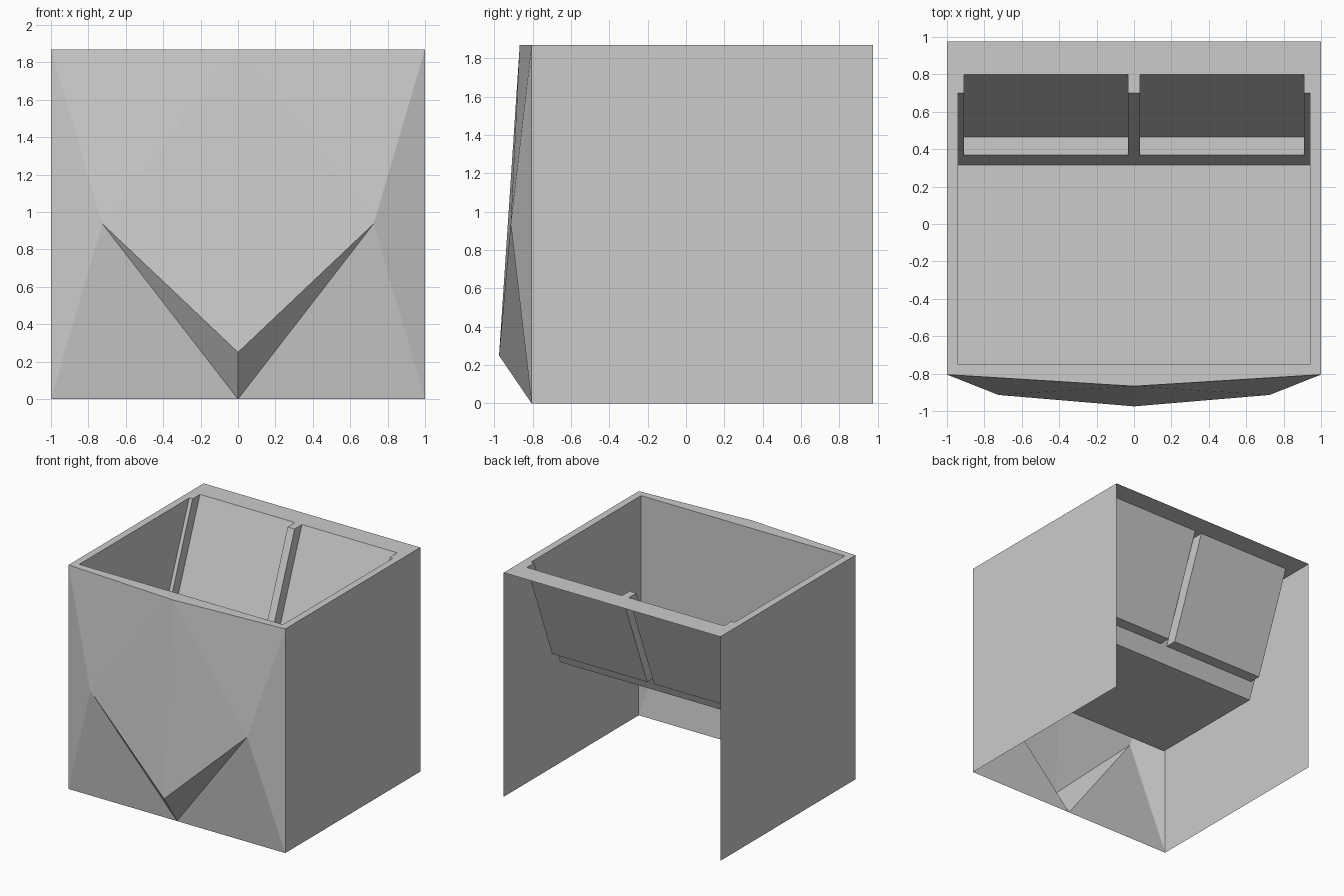
import bpy, bmesh
from mathutils import Vector

if "Cube" in bpy.data.objects:
    bpy.data.objects.remove(bpy.data.objects["Cube"])

TOP, FRONT, BACK = 1.87, -0.805, 0.975     # outer shell
FLOOR, IN_X, IN_Y = 0.887, 0.94, -0.75     # inner bin
LOW_Y, HIGH_Y = 0.315, 0.70                # sloped back wall, bottom and top
STEP_Z, DEPTH = 1.022, 0.098               # pocket ledge height and depth
P0, P1 = 0.032, 0.91                       # pocket sides


def slope_y(z):
    return LOW_Y + (HIGH_Y - LOW_Y) * (z - FLOOR) / (TOP - FLOOR)


def sheet(name, faces):
    """Half sheet (x >= 0) mirrored in x; each face is (outward direction, points)."""
    bm = bmesh.new()
    for facing, pts in faces:
        f = bm.faces.new([bm.verts.new(p) for p in pts])
        f.normal_update()
        if f.normal.dot(Vector(facing)) < 0:
            f.normal_flip()
    bmesh.ops.remove_doubles(bm, verts=bm.verts, dist=1e-4)
    me = bpy.data.meshes.new(name)
    bm.to_mesh(me)
    bm.free()
    ob = bpy.data.objects.new(name, me)
    bpy.context.collection.objects.link(ob)
    mod = ob.modifiers.new("mirror", 'MIRROR')
    mod.use_axis[0] = True
    mod.merge_threshold = 0.0005
    return ob


UP, FWD, BCK, OUT, INW = (0, 0, 1), (0, -1, 0), (0, 1, 0), (1, 0, 0), (-1, 0, 0)

# faceted front
tc, bc = (1, FRONT, TOP), (1, FRONT, 0)
tm, bmid = (0, -0.867, TOP), (0, FRONT, 0)
peak, nose = (0.725, -0.914, 0.937), (0, -0.975, 0.25)
sheet("faceted_front", [(FWD, t) for t in (
    (tm, tc, peak), (tm, peak, nose), (tc, bc, peak), (peak, bc, bmid))]
    + [((0, -1, -1), (peak, bmid, nose))])

# outer side walls
sheet("side_walls", [(OUT, (bc, (1, BACK, 0), (1, BACK, TOP), tc))])

# flat top rim, notched by the pockets
rim_back = [(0, HIGH_Y), (P0, HIGH_Y), (P0, HIGH_Y + DEPTH), (P1, HIGH_Y + DEPTH),
            (P1, HIGH_Y), (IN_X, HIGH_Y), (1, HIGH_Y), (1, BACK), (0, BACK)]
rim_side = [(IN_X, IN_Y), (1, FRONT), (1, HIGH_Y), (IN_X, HIGH_Y)]
rim_front = [(0, IN_Y), (0, -0.867), (1, FRONT), (IN_X, IN_Y)]
sheet("top_rim", [(UP, [(x, y, TOP) for x, y in p])
                  for p in (rim_back, rim_side, rim_front)])

# inner bin: floor, front, side and sloped back with the pocket opening
slope = [(0, FLOOR), (IN_X, FLOOR), (IN_X, TOP), (P1, TOP),
         (P1, STEP_Z), (P0, STEP_Z), (P0, TOP), (0, TOP)]
sheet("inner_bin", [
    (UP, ((0, IN_Y, FLOOR), (IN_X, IN_Y, FLOOR), (IN_X, LOW_Y, FLOOR), (0, LOW_Y, FLOOR))),
    (BCK, ((0, IN_Y, FLOOR), (IN_X, IN_Y, FLOOR), (IN_X, IN_Y, TOP), (0, IN_Y, TOP))),
    (INW, ((IN_X, IN_Y, FLOOR), (IN_X, LOW_Y, FLOOR), (IN_X, HIGH_Y, TOP), (IN_X, IN_Y, TOP))),
    (FWD, [(x, slope_y(z), z) for x, z in slope])])

# pockets set into the sloped back
ys = slope_y(STEP_Z)


def cheek(x):
    return [(x, ys, STEP_Z), (x, ys + DEPTH, STEP_Z),
            (x, HIGH_Y + DEPTH, TOP), (x, HIGH_Y, TOP)]


a, b = cheek(P0), cheek(P1)
sheet("back_pockets", [(OUT, a), (INW, b),
                       (UP, (a[0], b[0], b[1], a[1])),
                       (FWD, (a[1], b[1], b[2], a[2]))])
